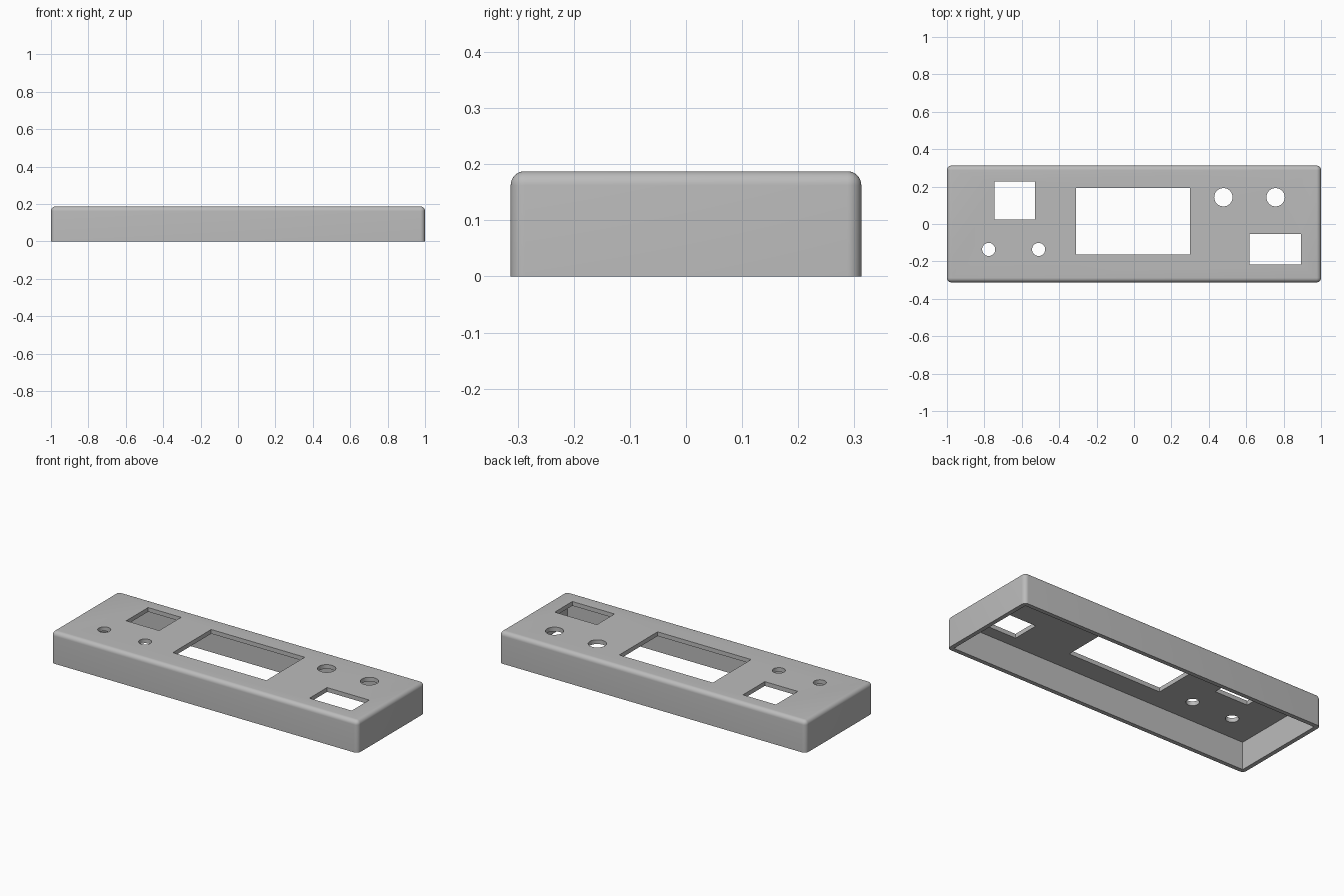
import bpy, bmesh, math

LENGTH, DEPTH, HEIGHT = 2.0, 0.625, 0.1875
WALL, ROUND = 0.025, 0.025

cube = bpy.data.objects.get("Cube")
if cube:
    bpy.data.objects.remove(cube, do_unlink=True)

grey = bpy.data.materials.new("grey plastic")
grey.use_nodes = True
colour = (0.5, 0.5, 0.5, 1)
grey.diffuse_color = colour
grey.node_tree.nodes["Principled BSDF"].inputs["Base Color"].default_value = colour


def box(name, x0, x1, y0, y1, z0, z1):
    bpy.ops.mesh.primitive_cube_add(size=1)
    ob = bpy.context.object
    ob.name = name
    for v in ob.data.vertices:
        v.co = ((x0, x1)[v.co.x > 0], (y0, y1)[v.co.y > 0], (z0, z1)[v.co.z > 0])
    ob.data.materials.append(grey)
    return ob


def cylinder(name, x, y, r):
    bpy.ops.mesh.primitive_cylinder_add(vertices=48, radius=r, depth=0.2,
                                        location=(x, y, HEIGHT))
    ob = bpy.context.object
    ob.name = name
    ob.data.materials.append(grey)
    return ob


# Outer shell with rounded top and upright edges
case = box("case_cover", -LENGTH / 2, LENGTH / 2, -DEPTH / 2, DEPTH / 2, 0, HEIGHT)
bm = bmesh.new()
bm.from_mesh(case.data)
edges = [e for e in bm.edges if any(v.co.z > HEIGHT / 2 for v in e.verts)]
bmesh.ops.bevel(bm, geom=edges, offset=ROUND, segments=8, profile=0.5, affect='EDGES')
bm.to_mesh(case.data)
bm.free()

# Cavity open at the bottom
ix, iy = LENGTH / 2 - WALL, DEPTH / 2 - WALL
cutters = [box("cavity_cutter", -ix, ix, -iy, iy, -0.1, HEIGHT - WALL)]

# Rectangular openings in the top panel
for name, x0, x1, y0, y1 in (("square_opening", -0.745, -0.53, 0.023, 0.227),
                             ("screen_opening", -0.31, 0.30, -0.164, 0.193),
                             ("port_opening", 0.618, 0.893, -0.217, -0.053)):
    cutters.append(box(name + "_cutter", x0, x1, y0, y1, 0.1, 0.3))

# Round openings: large knob holes and small button holes
for name, x, y, r in (("inner_knob_hole", 0.478, 0.143, 0.049),
                      ("outer_knob_hole", 0.757, 0.143, 0.049),
                      ("outer_button_hole", -0.777, -0.136, 0.035),
                      ("inner_button_hole", -0.51, -0.136, 0.035)):
    cutters.append(cylinder(name + "_cutter", x, y, r))

# Cut everything out of the shell
bpy.ops.object.select_all(action='DESELECT')
case.select_set(True)
bpy.context.view_layer.objects.active = case
for cutter in cutters:
    mod = case.modifiers.new(cutter.name, 'BOOLEAN')
    mod.operation = 'DIFFERENCE'
    mod.solver = 'EXACT'
    mod.object = cutter
    bpy.ops.object.modifier_apply(modifier=mod.name)
for cutter in cutters:
    bpy.data.objects.remove(cutter, do_unlink=True)

bpy.ops.object.shade_smooth_by_angle(angle=math.radians(30))
